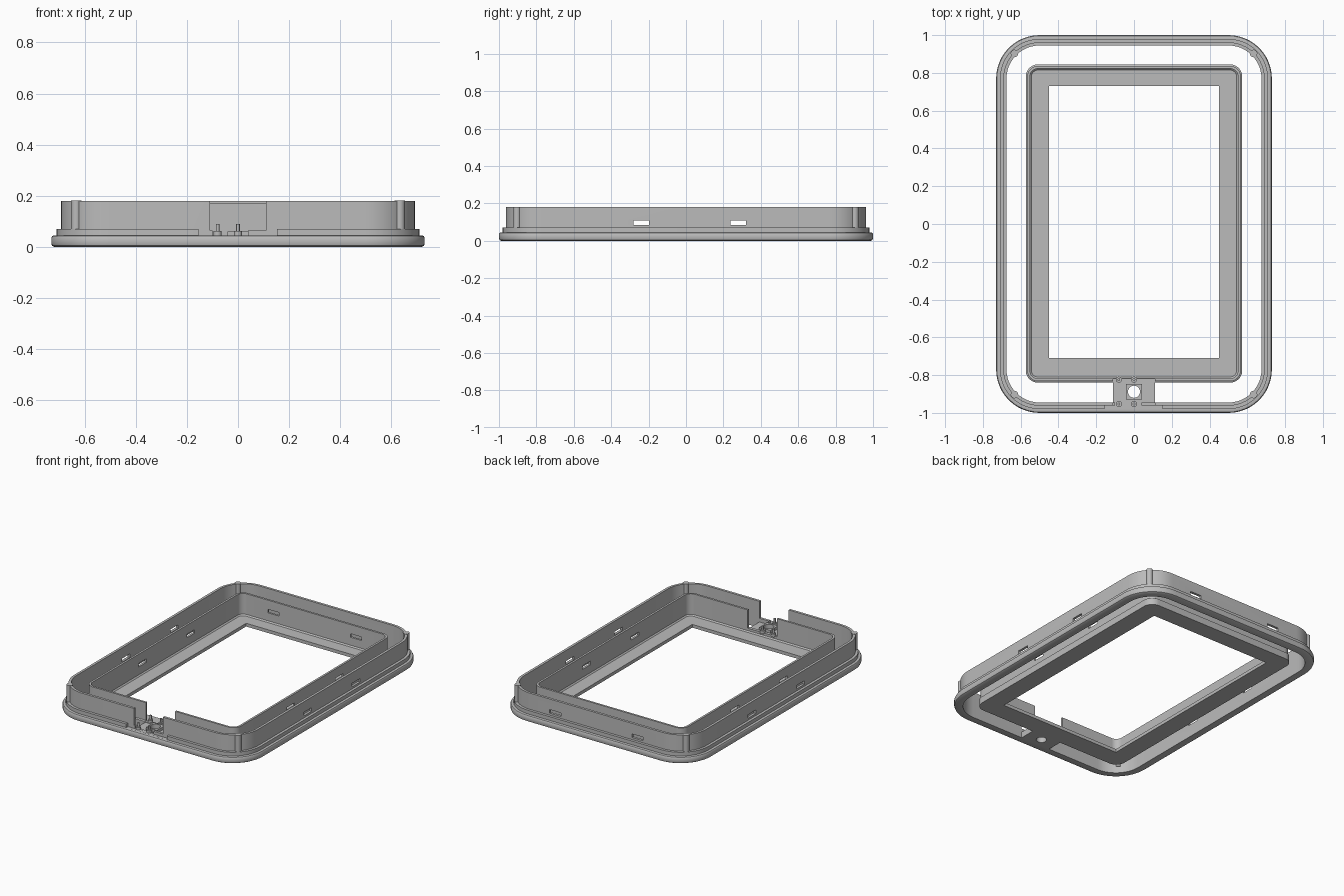
import bpy
import bmesh
from math import sin, cos, pi

cube = bpy.data.objects.get("Cube")
if cube:
    bpy.data.objects.remove(cube, do_unlink=True)

grey = bpy.data.materials.new("plain grey")
grey.use_nodes = True
colour = (0.5, 0.5, 0.5, 1)
grey.diffuse_color = colour
grey.node_tree.nodes["Principled BSDF"].inputs["Base Color"].default_value = colour


def add_object(name, bm):
    bmesh.ops.recalc_face_normals(bm, faces=bm.faces)
    mesh = bpy.data.meshes.new(name)
    bm.to_mesh(mesh)
    bm.free()
    mesh.materials.append(grey)
    obj = bpy.data.objects.new(name, mesh)
    bpy.context.collection.objects.link(obj)
    return obj


def smooth(obj):
    bpy.ops.object.select_all(action="DESELECT")
    obj.select_set(True)
    bpy.context.view_layer.objects.active = obj
    bpy.ops.object.shade_smooth_by_angle(angle=pi / 6)


def rounded_loop(hx, hy, cy, radius, inset, steps=12):
    """Points of a rounded rectangle, moved inwards by inset."""
    points = []
    for quarter, (sx, sy) in enumerate([(1, 1), (-1, 1), (-1, -1), (1, -1)]):
        for i in range(steps + 1):
            a = (quarter + i / steps) * pi / 2
            points.append((sx * (hx - radius) + (radius - inset) * cos(a),
                           cy + sy * (hy - radius) + (radius - inset) * sin(a)))
    return points


def ring(name, hx, hy, cy, radius, profile):
    """Sweep a closed (inset, height) profile around a rounded rectangle."""
    bm = bmesh.new()
    loops = [[bm.verts.new((x, y, z)) for x, y in rounded_loop(hx, hy, cy, radius, inset)]
             for inset, z in profile]
    for k, low in enumerate(loops):
        high = loops[(k + 1) % len(loops)]
        for i in range(len(low)):
            j = (i + 1) % len(low)
            bm.faces.new((low[i], low[j], high[j], high[i]))
    return add_object(name, bm)


def box(name, x0, x1, y0, y1, z0, z1):
    bm = bmesh.new()
    bmesh.ops.create_cube(bm, size=1)
    for v in bm.verts:
        v.co = ((x0 + x1) / 2 + v.co.x * (x1 - x0),
                (y0 + y1) / 2 + v.co.y * (y1 - y0),
                (z0 + z1) / 2 + v.co.z * (z1 - z0))
    return add_object(name, bm)


def cylinder(name, x, y, z0, z1, radius, sides=24):
    bm = bmesh.new()
    bmesh.ops.create_cone(bm, cap_ends=True, segments=sides, radius1=radius,
                          radius2=radius, depth=z1 - z0)
    bmesh.ops.translate(bm, verts=bm.verts, vec=(x, y, (z0 + z1) / 2))
    return add_object(name, bm)


def cut(obj, cutters):
    """Subtract the cutters, keep the result and remove the helpers."""
    for cutter in cutters:
        cutter.hide_render = True
        mod = obj.modifiers.new("cut", "BOOLEAN")
        mod.operation = "DIFFERENCE"
        mod.solver = "EXACT"
        mod.object = cutter
    bpy.context.view_layer.update()
    graph = bpy.context.evaluated_depsgraph_get()
    result = bpy.data.meshes.new_from_object(obj.evaluated_get(graph))
    obj.modifiers.clear()
    obj.data = result
    for cutter in cutters:
        bpy.data.objects.remove(cutter, do_unlink=True)


def slot_cutters():
    """Clip slots through both long sides and the back."""
    z0, z1, half = 0.084, 0.108, 0.042
    sides = [box("slot_cutter", -1, 1, y - half, y + half, z0, z1) for y in (-0.24, 0.28)]
    back = [box("slot_cutter", x - half, x + half, 0.7, 1.1, z0, z1) for x in (-0.31, 0.31)]
    return sides + back


# Outer rim: rounded flange, stepped lip and tall wall
outer = ring("outer_rim", 0.73, 1.0, 0, 0.23, [
    (0.012, 0), (0.003, 0.005), (0, 0.013), (0, 0.036), (0.004, 0.043), (0.01, 0.045),
    (0.02, 0.045), (0.02, 0.07), (0.038, 0.07), (0.038, 0.18), (0.055, 0.18), (0.055, 0)])
cut(outer, slot_cutters() + [
    box("wall_notch", -0.11, 0.11, -1.1, -0.9, 0.065, 0.3),
    box("floor_notch", -0.1, 0.04, -1.1, -0.9, 0.046, 0.3),
    box("lip_notch", -0.155, 0.152, -1.1, -0.962, 0.0455, 0.0715)])
smooth(outer)

# Inner tray wall
inner = ring("inner_tray_wall", 0.573, 0.8425, 0.0025, 0.065, [
    (0, 0), (0, 0.045), (0.008, 0.05), (0.008, 0.17), (0.022, 0.17),
    (0.022, 0.03), (0.03, 0.022), (0.03, 0)])
cut(inner, slot_cutters() + [box("tray_notch", -0.11, 0.11, -0.95, -0.7, 0.046, 0.3)])
smooth(inner)

# Tray floor with the rectangular window
bm = bmesh.new()
outline = [bm.verts.new((x, y, 0)) for x, y in rounded_loop(0.573, 0.8425, 0.0025, 0.065, 0.03)]
base = bm.faces.new(outline)
grown = bmesh.ops.extrude_face_region(bm, geom=[base])
bmesh.ops.translate(bm, verts=[g for g in grown["geom"] if isinstance(g, bmesh.types.BMVert)],
                    vec=(0, 0, 0.022))
tray_floor = add_object("tray_floor", bm)
cut(tray_floor, [box("window_cutter", -0.45, 0.45, -0.71, 0.73, -0.1, 0.1)])

# Bridge joining the tray to the rim, with a collar and a round hole
bridge = box("bridge", -0.11, 0.11, -0.945, -0.84, 0, 0.04)
cut(bridge, [cylinder("hole_cutter", 0, -0.888, -0.1, 0.1, 0.032, 32)])
smooth(bridge)
collar = box("bridge_collar", -0.042, 0.042, -0.93, -0.846, 0.04, 0.06)
cut(collar, [cylinder("hole_cutter", 0, -0.888, -0.1, 0.1, 0.032, 32)])
smooth(collar)

# Locating pins beside the hole
for x in (-0.08, 0):
    for y in (-0.953, -0.824):
        smooth(cylinder("pin_base", x, y, 0.04, 0.062, 0.016))
        smooth(cylinder("locating_pin", x, y, 0.06, 0.09, 0.007))

# Screw posts on the rim corners
for sx in (-1, 1):
    for sy in (-1, 1):
        smooth(cylinder("corner_post", sx * 0.633, sy * 0.903, 0.045, 0.182, 0.02))
